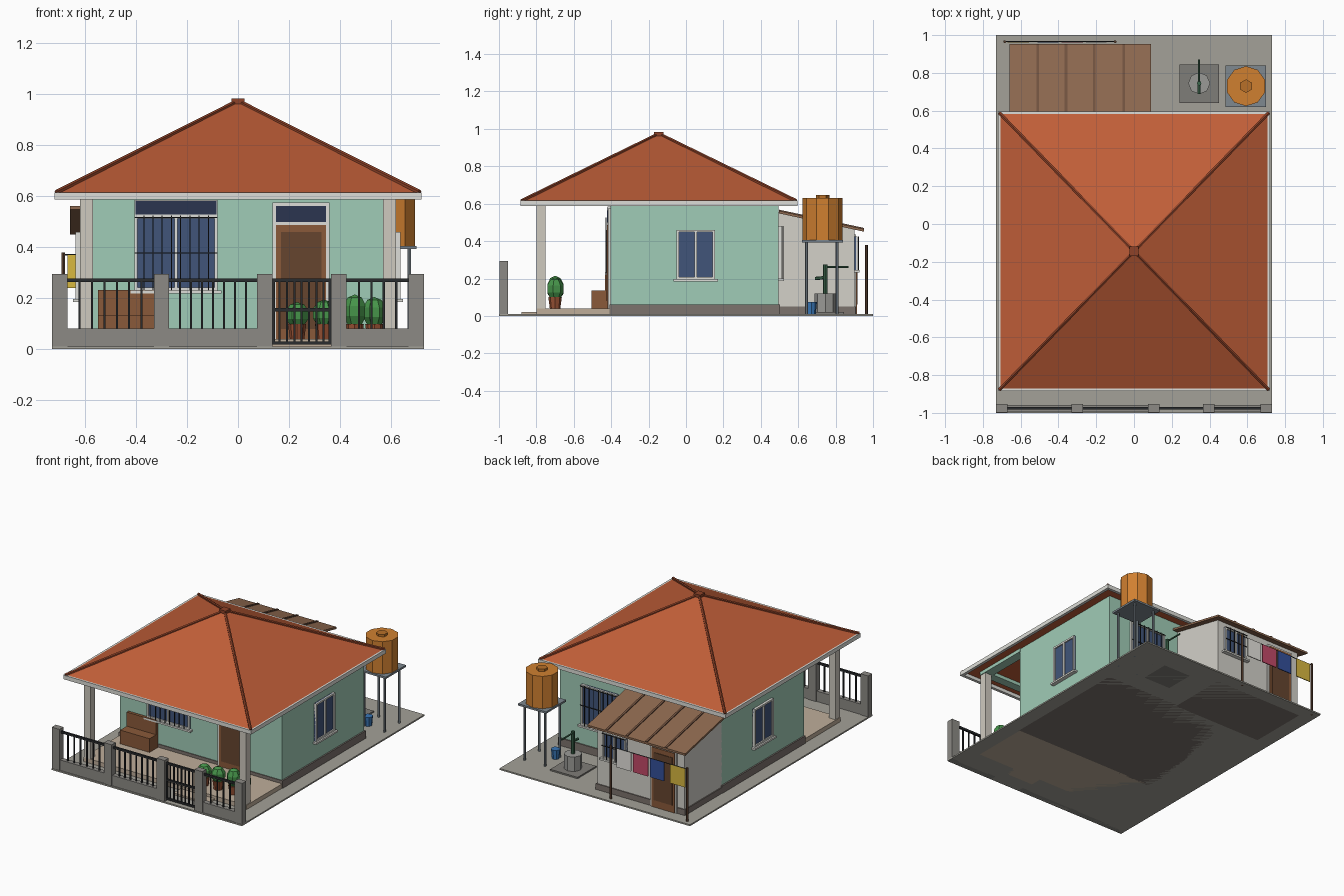
import bpy, math
from mathutils import Vector

if "Cube" in bpy.data.objects:
    bpy.data.objects.remove(bpy.data.objects["Cube"])

MATS = {}


def mat(hexcol):
    """Material from an sRGB hex colour."""
    if hexcol not in MATS:
        m = bpy.data.materials.new("colour_" + hexcol)
        c = [int(hexcol[i:i + 2], 16) / 255 for i in (0, 2, 4)]
        m.diffuse_color = [((v + .055) / 1.055) ** 2.4 if v > .04 else v / 12.92 for v in c] + [1]
        m.use_nodes = True
        m.node_tree.nodes["Principled BSDF"].inputs["Base Color"].default_value = m.diffuse_color
        MATS[hexcol] = m
    return MATS[hexcol]


def finish(name, col):
    o = bpy.context.object
    o.name = name
    o.data.materials.append(mat(col))
    return o


def box(name, x, y, z, col):
    """Box from (min, max) ranges."""
    r = (x, y, z)
    bpy.ops.mesh.primitive_cube_add(size=1, location=[(a + b) / 2 for a, b in r])
    o = finish(name, col)
    o.scale = [abs(b - a) for a, b in r]
    return o


def cyl(name, x, y, z, r, col, n=8, top=None):
    bpy.ops.mesh.primitive_cone_add(vertices=n, radius1=r, radius2=r if top is None else top,
                                    depth=z[1] - z[0], location=(x, y, sum(z) / 2))
    return finish(name, col)


def rod(name, a, b, r, col, n=6):
    a, b = Vector(a), Vector(b)
    bpy.ops.mesh.primitive_cylinder_add(vertices=n, radius=r, depth=(b - a).length, location=(a + b) / 2)
    o = finish(name, col)
    o.rotation_euler = (b - a).to_track_quat('Z', 'Y').to_euler()
    return o


MINT, CREAM, WHITE, GLASS = "A0CCB7", "CFCabf".upper(), "DEDED8", "41557A"
NAVY, WOOD, DARKWOOD, IRON = "2B3550", "8A5A3A", "66452F", "2A2C2E"
ROOF, RIDGE, GREY, PLINTH, TAN = "C05E38", "8E4228", "8C8A85", "7C736D", "BFAE9A"

# ground, porch floor, step
box("ground_slab", (-.73, .73), (-1, 1), (0, .01), "A3A198")
box("porch_floor", (-.625, .625), (-.80, -.40), (0, .04), TAN)
box("porch_step", (.12, .38), (-.88, -.79), (0, .022), TAN)

# main house body
box("house_walls", (-.62, .62), (-.405, .495), (.04, .61), MINT)
box("house_plinth", (-.63, .63), (-.41, .503), (0, .062), PLINTH)

# porch columns and beams
for s in (-1, 1):
    box("porch_column", (s * .57, s * .62), (-.80, -.75), (.04, .59), CREAM)
    box("porch_side_beam", (s * .56, s * .625), (-.80, -.40), (.588, .612), MINT)
box("porch_front_beam", (-.56, .56), (-.80, -.74), (.588, .612), MINT)

# hipped roof with fascia, hip ridges and cap
YC = -.145
bpy.ops.mesh.primitive_cone_add(vertices=4, radius1=math.sqrt(.5), radius2=0, depth=.363,
                                location=(0, YC, .612 + .1815), rotation=(0, 0, math.pi / 4))
bpy.ops.object.transform_apply(location=False, rotation=True, scale=False)
finish("main_roof", ROOF).scale = (1.43, 1.47, 1)
for s in (-1, 1):
    box("side_fascia", (s * .70, s * .72), (-.885, .595), (.588, .616), WHITE)
    y = YC + s * .74
    box("end_fascia", (-.70, .70), (y - s * .02, y), (.588, .616), WHITE)
    for t in (-1, 1):
        rod("hip_ridge", (s * .712, YC + t * .732, .616), (0, YC, .973), .01, RIDGE)
box("roof_cap", (-.025, .025), (YC - .025, YC + .025), (.96, .984), RIDGE)


def window(name, c, face, w, z, bars=0, transom=0):
    """Framed window; face is the wall plane as (axis, position, outward sign)."""
    ax, p, s = face

    def part(n, u, d, zz, col):
        d = (p + s * d[0], p + s * d[1])
        return box(name + n, d if ax == 'x' else u, u if ax == 'x' else d, zz, col)
    a, b, f = c - w / 2, c + w / 2, .012
    zt = z[1] - transom
    part("_glass", (a, b), (-.01, .008), (z[0], zt), GLASS)
    for u in (a, c - f / 2, b - f):
        part("_upright", (u, u + f), (-.01, .018), (z[0], zt), WHITE)
    part("_head", (a + f, b - f), (-.01, .017), (zt - f, zt), WHITE)
    part("_foot", (a + f, b - f), (-.01, .017), (z[0], z[0] + f), WHITE)
    part("_sill", (a - .016, b + .016), (-.01, .028), (z[0] - .012, z[0]), WHITE)
    if transom:
        part("_transom_frame", (a, b), (-.01, .015), (zt, z[1]), WHITE)
        part("_transom_glass", (a + .004, b - .004), (0, .018), (zt + .004, z[1] - .004), NAVY)
    for i in range(bars):
        u = a + w * (i + 1) / (bars + 1)
        part("_bar", (u - .002, u + .002), (.02, .025), (z[0], zt), IRON)
    if bars:
        for k in (.5, .97):
            zz = z[0] + (zt - z[0]) * k
            part("_cross_bar", (a, b), (.02, .025), (zz - .002, zz + .002), IRON)


window("front_window", -.243, ('y', -.405, -1), .326, (.23, .585), 8, .06)
window("rear_window", .31, ('y', .495, 1), .28, (.20, .48), 7)
for s in (-1, 1):
    window("side_window", .052, ('x', s * .62, s), .205, (.197, .46))

# front door with transom
box("door_frame", (.135, .36), (-.417, -.40), (.04, .575), WHITE)
box("door_leaf", (.15, .345), (-.422, -.40), (.04, .487), WOOD)
box("door_panel", (.168, .327), (-.426, -.40), (.08, .46), DARKWOOD)
box("door_transom", (.15, .345), (-.422, -.40), (.50, .563), NAVY)

# bench
box("bench_seat", (-.55, -.325), (-.505, -.42), (.04, .135), WOOD)
box("bench_back", (-.55, -.325), (-.433, -.413), (.04, .232), WOOD)

# potted plants
for x, top in ((.232, .185), (.338, .195), (.458, .215), (.535, .205)):
    cyl("plant_pot", x, -.70, (.04, .10), .028, "9A5234", 8, .036)
    bpy.ops.mesh.primitive_uv_sphere_add(segments=7, ring_count=5, radius=1, location=(x, -.70, (top + .085) / 2))
    finish("plant_leaves", "46944A").scale = (.048, .048, (top - .085) / 2)

# front fence and gate
FX = (-.70, -.30, .105, .395, .70)
for x in FX:
    box("fence_post", (x - .03, x + .03), (-.997, -.953), (0, .295), GREY)
for i, (a, b) in enumerate(zip(FX, FX[1:])):
    a, b = a + .03, b - .03
    gate = i == 2
    n = 8 if gate else round((b - a) / .046)
    if gate:
        for z in (.025, .155):
            box("gate_rail", (a, b), (-.982, -.968), (z - .006, z + .006), IRON)
        for x in (a, b - .01):
            box("gate_stile", (x, x + .01), (-.982, -.968), (.02, .275), IRON)
    else:
        box("fence_wall", (a, b), (-.992, -.958), (0, .082), GREY)
    box("fence_rail", (a, b), (-.982, -.968), (.263, .277), IRON)
    for k in range(1, n):
        x = a + (b - a) * k / n
        box("fence_bar", (x - .004, x + .004), (-.979, -.971), (.02 if gate else .08, .27), IRON)

# rear shed: walls with a sloped top, then lean-to roof
walls = box("shed_walls", (-.62, .05), (.49, .90), (.01, .555), "D3D1C9")
for v in walls.data.vertices:
    if v.co.z > 0 and v.co.y > 0:
        v.co.z -= .088 / .545
box("shed_plinth", (-.627, .057), (.49, .907), (0, .05), PLINTH)


def roof_z(y):
    return .568 - (y - .47) * .215


def lean(name, x, lo, hi, col):
    o = box(name, x, (.497, .952), (0, 1), col)
    o.location.z, o.scale.z = 0, 1
    for v in o.data.vertices:
        y = .497 if v.co.y < 0 else .952
        v.co.z = roof_z(y) + (hi if v.co.z > 0 else lo)


lean("shed_roof", (-.66, .09), -.014, 0, "8F6A50")
for x in (-.51, -.36, -.21, -.055):
    lean("shed_roof_seam", (x - .007, x + .007), 0, .006, "735340")
window("shed_window", -.09, ('y', .90, 1), .18, (.245, .425), 4)
box("shed_door_frame", (-.565, -.365), (.89, .909), (.01, .435), WHITE)
box("shed_door", (-.553, -.377), (.89, .914), (.01, .423), WOOD)
box("shed_door_panel", (-.535, -.395), (.89, .918), (.06, .39), DARKWOOD)

# clothes line
for x in (-.685, -.10):
    rod("line_post", (x, .965, 0), (x, .965, .38), .008, "5A4030")
rod("clothes_line", (-.685, .965, .37), (-.10, .965, .37), .003, IRON)
for a, b, col in ((-.255, -.145, "E4E2DC"), (-.385, -.27, "C24A68"),
                  (-.51, -.40, "34509A"), (-.67, -.555, "D8B840")):
    box("hanging_cloth", (a, b), (.962, .968), (.24, .37), col)

# hand pump
box("pump_pad", (.24, .45), (.64, .845), (0, .02), "7F7D78")
cyl("pump_base", .345, .745, (.02, .12), .058, "9A9A96", 8)
rod("pump_pipe", (.345, .745, .12), (.345, .745, .275), .012, "3F6B50", 8)
rod("pump_handle", (.345, .735, .262), (.345, .87, .262), .006, "3F6B50")
rod("pump_spout", (.345, .745, .205), (.345, .69, .20), .009, "3F6B50")

# water tank on a stand, bucket below
box("tank_platform", (.485, .70), (.62, .84), (.393, .406), "7E8890")
for x in (.515, .672):
    for y in (.645, .808):
        rod("tank_leg", (x, y, 0), (x, y, .395), .008, "7E8890")
cyl("water_tank", .593, .73, (.406, .63), .106, "D08030", 10)
cyl("tank_lid", .593, .73, (.63, .646), .036, "B87028", 6)
cyl("bucket", .53, .67, (.01, .075), .024, "3A78B8", 8, .03)
